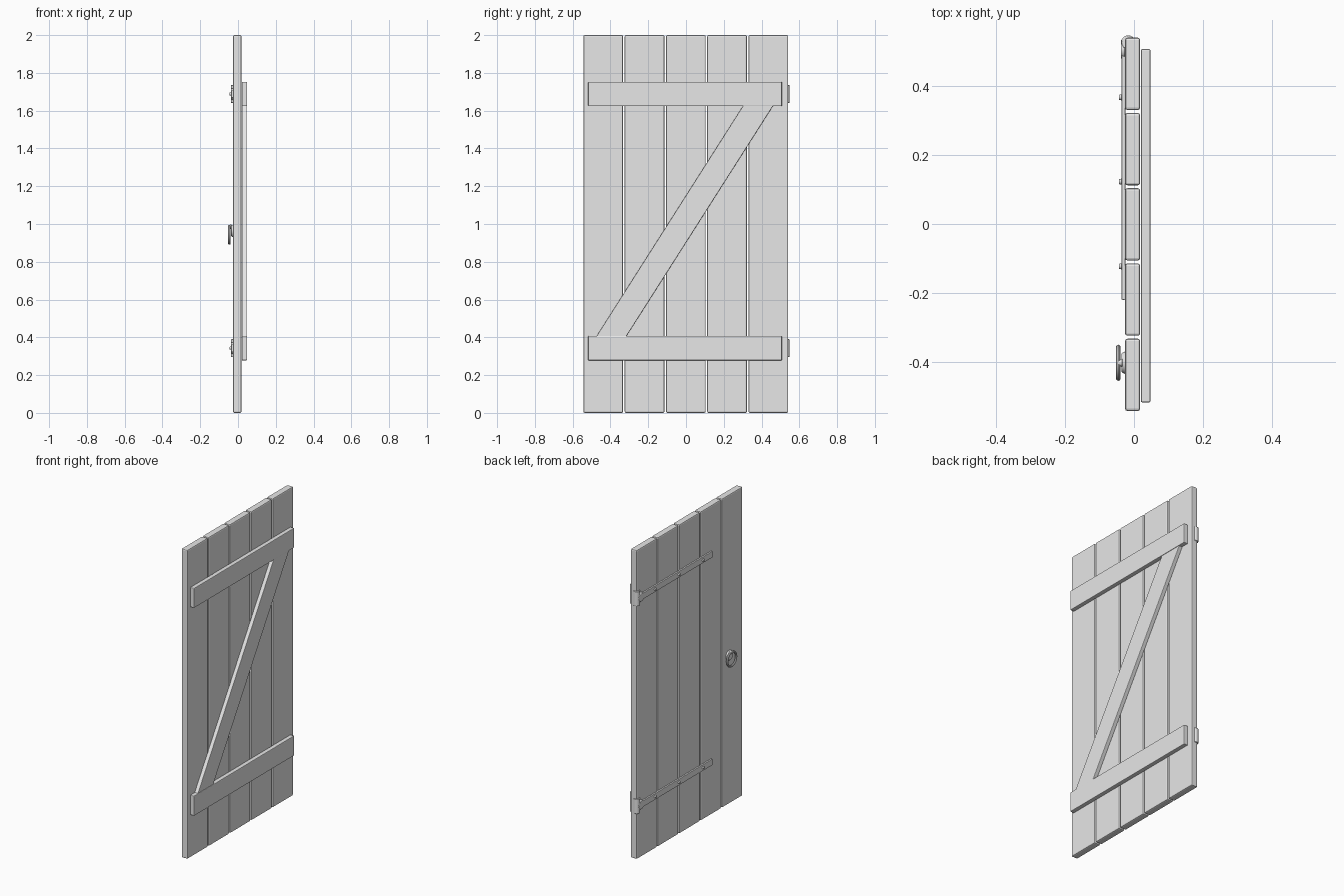
import bpy, bmesh, math
from mathutils import Matrix

cube = bpy.data.objects.get("Cube")
if cube:
    bpy.data.objects.remove(cube, do_unlink=True)

grey = bpy.data.materials.new("plain grey")
grey.use_nodes = True
GREY = (0.8, 0.8, 0.8, 1)
grey.diffuse_color = GREY
grey.node_tree.nodes["Principled BSDF"].inputs["Base Color"].default_value = GREY


def finish(name, bm, bevel=0, smooth=False):
    """Turn a bmesh into a named object with optional rounded edges."""
    bmesh.ops.recalc_face_normals(bm, faces=bm.faces)
    mesh = bpy.data.meshes.new(name)
    bm.to_mesh(mesh)
    bm.free()
    mesh.materials.append(grey)
    obj = bpy.data.objects.new(name, mesh)
    bpy.context.collection.objects.link(obj)
    if bevel:
        mod = obj.modifiers.new("bevel", 'BEVEL')
        mod.width = bevel
        mod.segments = 2
    if smooth:
        bpy.ops.object.select_all(action='DESELECT')
        obj.select_set(True)
        bpy.context.view_layer.objects.active = obj
        bpy.ops.object.shade_smooth_by_angle()
    return obj


def slab(name, outline, x0, x1, bevel):
    """Extrude a (y, z) outline from x0 to x1."""
    bm = bmesh.new()
    face = bm.faces.new([bm.verts.new((x0, y, z)) for y, z in outline])
    side = bmesh.ops.extrude_face_region(bm, geom=[face])["geom"]
    verts = [v for v in side if isinstance(v, bmesh.types.BMVert)]
    bmesh.ops.translate(bm, verts=verts, vec=(x1 - x0, 0, 0))
    return finish(name, bm, bevel)


def box(name, x0, x1, y0, y1, z0, z1, bevel):
    return slab(name, [(y0, z0), (y1, z0), (y1, z1), (y0, z1)], x0, x1, bevel)


def rod(name, centre, r1, r2, depth, axis='X', segments=20, bevel=0):
    """Cylinder or cone; for axis X, r1 is the end towards -x."""
    bm = bmesh.new()
    turn = Matrix.Rotation(math.pi / 2, 4, 'Y') if axis == 'X' else Matrix()
    bmesh.ops.create_cone(bm, cap_ends=True, segments=segments, radius1=r1,
                          radius2=r2, depth=depth,
                          matrix=Matrix.Translation(centre) @ turn)
    return finish(name, bm, bevel, True)


# Five upright planks
for i in range(5):
    y = (i - 2) * 0.2185 - 0.001
    box(f"plank_{i + 1}", -0.026, 0.018, y - 0.105, y + 0.105, 0, 2, 0.007)

# Z-shaped bracing
box("upper_rail", 0.02, 0.048, -0.518, 0.508, 1.624, 1.752, 0.004)
box("lower_rail", 0.02, 0.048, -0.518, 0.508, 0.278, 0.407, 0.004)
slab("diagonal_brace", [(-0.475, 0.404), (-0.317, 0.404), (0.462, 1.627), (0.303, 1.627)],
     0.02, 0.045, 0.003)

# Strap hinges with pins, end discs and bolts
for label, z in (("lower", 0.343), ("upper", 1.688)):
    box(f"{label}_hinge_strap", -0.036, -0.025, -0.22, 0.525, z - 0.02, z + 0.02, 0.002)
    rod(f"{label}_hinge_pin", (-0.017, 0.528, z), 0.02, 0.02, 0.094, 'Z', 20, 0.002)
    rod(f"{label}_hinge_disc", (-0.032, 0.508, z), 0.027, 0.031, 0.012, bevel=0.002)
    for i, y in enumerate((-0.123, 0.123, 0.368)):
        rod(f"{label}_hinge_bolt_{i + 1}", (-0.038, y, z), 0.007, 0.01, 0.012, segments=12)

# Ring handle on a round back plate
HY = -0.403
rod("handle_plate", (-0.03, HY, 0.962), 0.028, 0.034, 0.012, bevel=0.002)
rod("handle_peg", (-0.042, HY, 0.985), 0.01, 0.012, 0.018, segments=12, bevel=0.002)
bpy.ops.mesh.primitive_torus_add(major_radius=0.046, minor_radius=0.0065,
                                 major_segments=32, minor_segments=10,
                                 location=(-0.0455, HY, 0.943),
                                 rotation=(0, math.pi / 2, 0))
ring = bpy.context.object
ring.name = "handle_ring"
ring.data.materials.append(grey)
bpy.ops.object.shade_smooth_by_angle()
